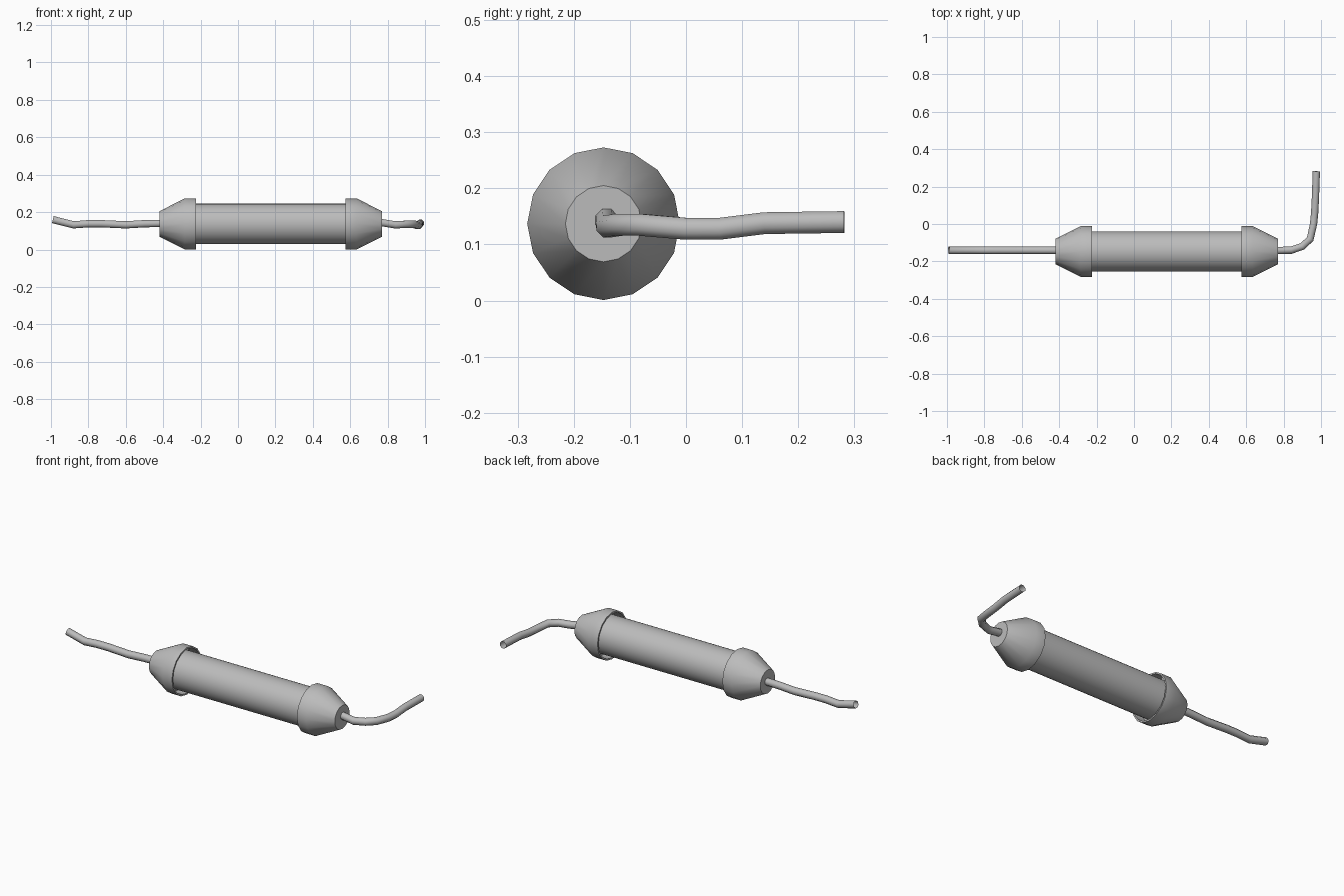
import bpy, math
from mathutils import Vector

cube = bpy.data.objects.get("Cube")
if cube:
    bpy.data.objects.remove(cube, do_unlink=True)

AXIS_Y, AXIS_Z = -0.147, 0.137

grey = bpy.data.materials.new("plain grey")
grey.use_nodes = True
color = (0.5, 0.5, 0.5, 1)
grey.diffuse_color = color
grey.node_tree.nodes["Principled BSDF"].inputs["Base Color"].default_value = color


def finish(name, verts, faces, angle=30):
    mesh = bpy.data.meshes.new(name)
    mesh.from_pydata(verts, [], faces)
    mesh.materials.append(grey)
    obj = bpy.data.objects.new(name, mesh)
    bpy.context.collection.objects.link(obj)
    bpy.ops.object.select_all(action='DESELECT')
    obj.select_set(True)
    bpy.context.view_layer.objects.active = obj
    bpy.ops.object.mode_set(mode='EDIT')
    bpy.ops.mesh.select_all(action='SELECT')
    bpy.ops.mesh.normals_make_consistent(inside=False)
    bpy.ops.object.mode_set(mode='OBJECT')
    bpy.ops.object.shade_smooth_by_angle(angle=math.radians(angle))
    return obj


def bridge(rings, n):
    return [(r * n + i, r * n + (i + 1) % n, (r + 1) * n + (i + 1) % n, (r + 1) * n + i)
            for r in range(rings - 1) for i in range(n)]


def lathe(name, profile, n, cap_start=False, cap_end=False):
    # Spin (x, radius) points about the long axis
    verts = [(x, AXIS_Y + r * math.sin(math.tau * i / n), AXIS_Z + r * math.cos(math.tau * i / n))
             for x, r in profile for i in range(n)]
    faces = bridge(len(profile), n)
    if cap_start:
        faces.append(tuple(range(n)))
    if cap_end:
        faces.append(tuple(range(len(verts) - n, len(verts))))
    return finish(name, verts, faces)


def wire(name, path, radius=0.021, n=8):
    # Sweep a small ring along the path, leaving the ends open
    pts = [Vector(p) for p in path]
    verts = []
    for k, p in enumerate(pts):
        before = (p - pts[k - 1]).normalized() if k else Vector()
        after = (pts[k + 1] - p).normalized() if k < len(pts) - 1 else Vector()
        tangent = (before + after).normalized()
        side = tangent.cross(Vector((0, 0, 1))).normalized()
        up = side.cross(tangent)
        for i in range(n):
            a = math.tau * (i + 0.5) / n
            verts.append(p + radius * (math.cos(a) * side + math.sin(a) * up))
    return finish(name, verts, bridge(len(pts), n), 50)


# Central tube, running into both end caps
lathe("body_tube", [(-0.30, 0.108), (0.65, 0.108)], 32, True, True)

# Hollow tapered end caps, mirrored about the middle of the tube
CAP = [(0.595, 0.068), (0.46, 0.136), (0.40, 0.136), (0.40, 0.127), (0.46, 0.127), (0.46, 0.107)]
for name, sign in (("left_cap", 1), ("right_cap", -1)):
    lathe(name, [(0.175 + sign * x, r) for x, r in CAP], 16, cap_start=True)

# Straight, wavy wire
wire("right_wire", [(x, AXIS_Y + 0.006, z) for x, z in (
    (-0.40, 0.14), (-0.50, 0.138), (-0.60, 0.132), (-0.73, 0.138),
    (-0.80, 0.138), (-0.88, 0.132), (-0.99, 0.16))])

# Bent wire, turning towards the back
wire("left_wire", [(0.75, -0.142, 0.147), (0.84, -0.14, 0.132), (0.90, -0.12, 0.135),
                   (0.942, -0.08, 0.135), (0.96, 0, 0.128), (0.966, 0.06, 0.128),
                   (0.97, 0.14, 0.138), (0.975, 0.282, 0.14)])
